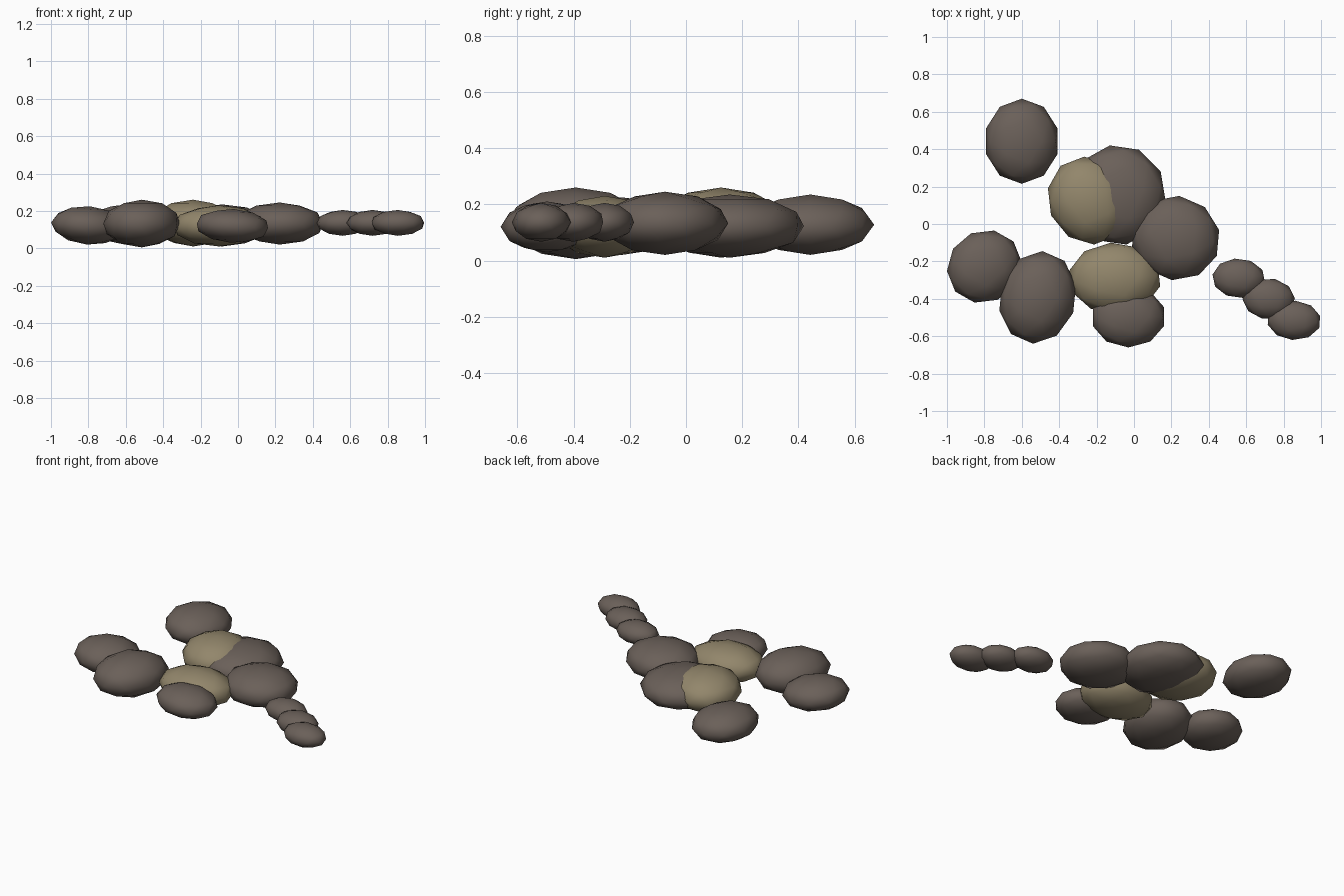
import bpy, bmesh
from math import radians
from mathutils import Matrix, Vector

cube = bpy.data.objects.get("Cube")
if cube:
    bpy.data.objects.remove(cube, do_unlink=True)


def make_material(name, rgb):
    mat = bpy.data.materials.new(name)
    mat.use_nodes = True
    mat.diffuse_color = (*rgb, 1)
    bsdf = mat.node_tree.nodes["Principled BSDF"]
    bsdf.inputs["Base Color"].default_value = (*rgb, 1)
    bsdf.inputs["Roughness"].default_value = 0.9
    return mat


BROWN = make_material("brown stone", (0.145, 0.117, 0.100))
TAN = make_material("tan stone", (0.290, 0.240, 0.148))


def stone(name, mat, x, y, z, spin=0, stretch=1.0, lean=0, tilt=0):
    """Flattened low-poly pebble: spun, stretched along a leaning axis, fitted to its extents."""
    bm = bmesh.new()
    bmesh.ops.create_icosphere(bm, subdivisions=2, radius=1)
    shape = (Matrix.Rotation(radians(tilt), 4, 'Y')
             @ Matrix.Rotation(radians(lean), 4, 'Z')
             @ Matrix.Diagonal((1, stretch, 0.5, 1))
             @ Matrix.Rotation(radians(spin), 4, 'Z'))
    bmesh.ops.transform(bm, matrix=shape, verts=bm.verts)
    for axis, (low, high) in enumerate((x, y, z)):
        values = [v.co[axis] for v in bm.verts]
        least, span = min(values), max(values) - min(values)
        for v in bm.verts:
            v.co[axis] = low + (v.co[axis] - least) / span * (high - low)
    centre = Vector([sum(r) / 2 for r in (x, y, z)])
    bmesh.ops.translate(bm, verts=bm.verts, vec=-centre)
    for f in bm.faces:
        f.smooth = True
    mesh = bpy.data.meshes.new(name)
    bm.to_mesh(mesh)
    bm.free()
    mesh.materials.append(mat)
    obj = bpy.data.objects.new(name, mesh)
    obj.location = centre
    bpy.context.collection.objects.link(obj)


# Central cluster
stone("centre_back_stone", BROWN, (-.34, .17), (-.11, .42), (.01, .235), spin=10)
stone("centre_tan_stone", TAN, (-.46, -.02), (-.11, .36), (.01, .26), 20, 1.15, 20)
stone("front_tan_stone", TAN, (-.345, .14), (-.48, -.10), (.01, .23), 5)
stone("left_stone", BROWN, (-.01, .455), (-.30, .15), (.02, .245), 15, 1.08, 15)
stone("front_stone", BROWN, (-.22, .16), (-.66, -.33), (.03, .21), 0, 1, 0, 4)

# Outlying stones
stone("back_stone", BROWN, (-.79, -.41), (.215, .67), (.02, .235), 0, 1, 0, 3)
stone("right_inner_stone", BROWN, (-.72, -.31), (-.64, -.145), (.005, .26), 8, 1.25, -12)
stone("right_outer_stone", BROWN, (-1, -.60), (-.42, -.035), (.02, .225), 12, 1.1, -25, 4)

# Row of small pebbles
for i, (px, py) in enumerate(((.56, -.29), (.72, -.40), (.855, -.515))):
    stone(f"pebble_{i + 1}", BROWN, (px - .14, px + .14), (py - .105, py + .105),
          (.067, .205), 12 * i, 1.1, 80)
